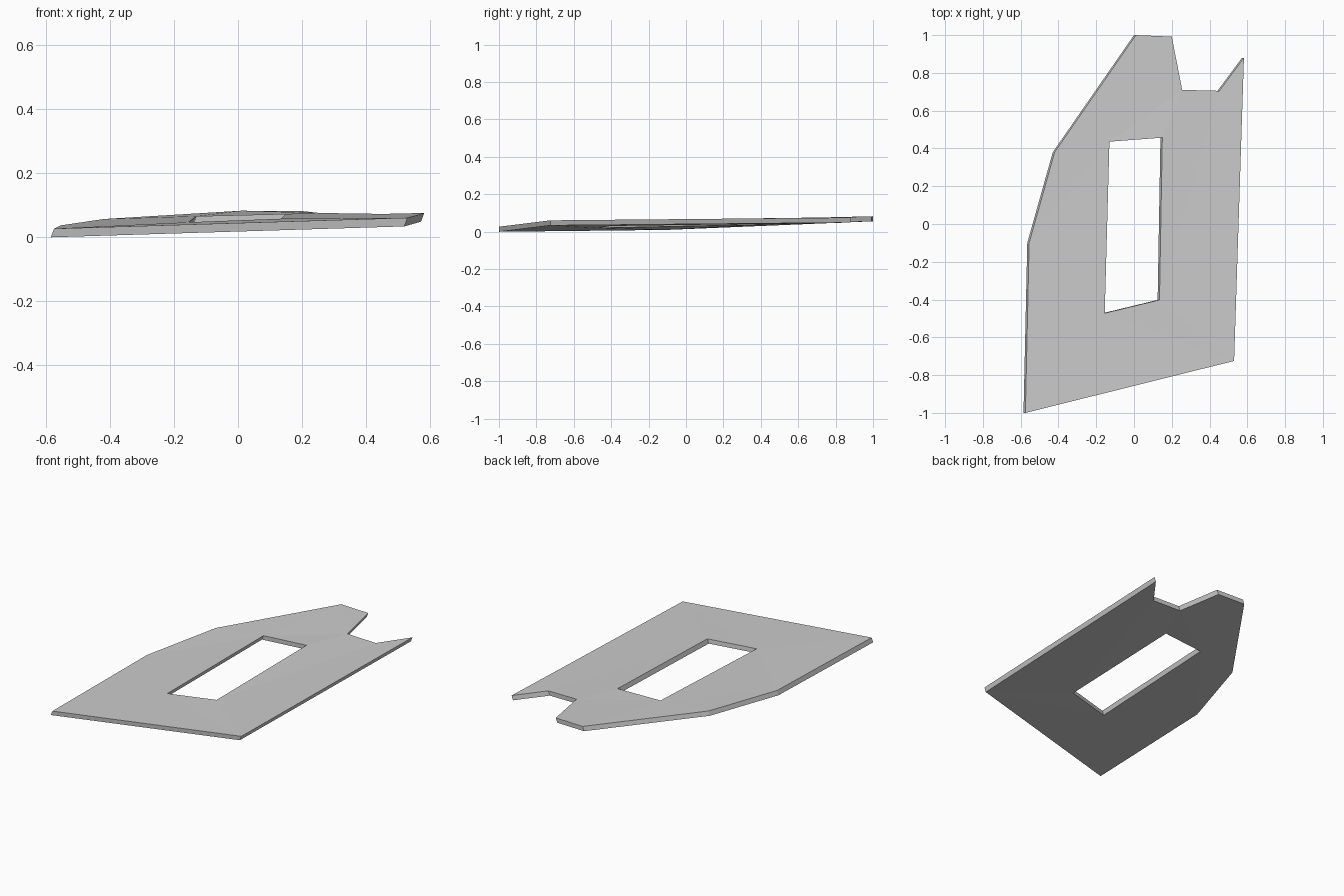
import bpy
import bmesh
from mathutils import Vector

cube = bpy.data.objects.get("Cube")
if cube:
    bpy.data.objects.remove(cube, do_unlink=True)

grey = bpy.data.materials.new("light_grey")
grey.use_nodes = True
colour = (0.6, 0.6, 0.6, 1)
grey.diffuse_color = colour
grey.node_tree.nodes["Principled BSDF"].inputs["Base Color"].default_value = colour

# Upper rim of the slab and of its window, anticlockwise
outline = [(-.575, -1, .026), (.53, -.725, .06), (.582, .88, .075),
           (.452, .705, .072), (.255, .71, .075), (.2, .992, .081),
           (.01, 1, .082), (-.42, .38, .056), (-.555, -.1, .036)]
window = [(-.155, -.472, .046), (.135, -.402, .057),
          (.15, .457, .072), (-.13, .436, .065)]
drop = Vector((-.01, 0, -.027))


def add_loop(bm, points):
    verts = [bm.verts.new((x, y, 0)) for x, y, z in points]
    edges = [bm.edges.new((v, verts[i - 1])) for i, v in enumerate(verts)]
    return verts, edges


# Fill the flat outline around the window, then raise it to its warped heights
bm = bmesh.new()
outer, outer_edges = add_loop(bm, outline)
inner, inner_edges = add_loop(bm, window)
bmesh.ops.triangle_fill(bm, use_beauty=True, edges=outer_edges + inner_edges,
                        normal=(0, 0, 1))
for v, p in zip(outer + inner, outline + window):
    v.co.z = p[2]

# Give the slab its thickness with slightly leaning walls
result = bmesh.ops.extrude_face_region(bm, geom=bm.faces[:], use_keep_orig=True)
lower = [g for g in result["geom"] if isinstance(g, bmesh.types.BMVert)]
bmesh.ops.translate(bm, verts=lower, vec=drop)
bmesh.ops.recalc_face_normals(bm, faces=bm.faces)

mesh = bpy.data.meshes.new("slab")
bm.to_mesh(mesh)
bm.free()
mesh.materials.append(grey)
slab = bpy.data.objects.new("slab", mesh)
bpy.context.collection.objects.link(slab)
